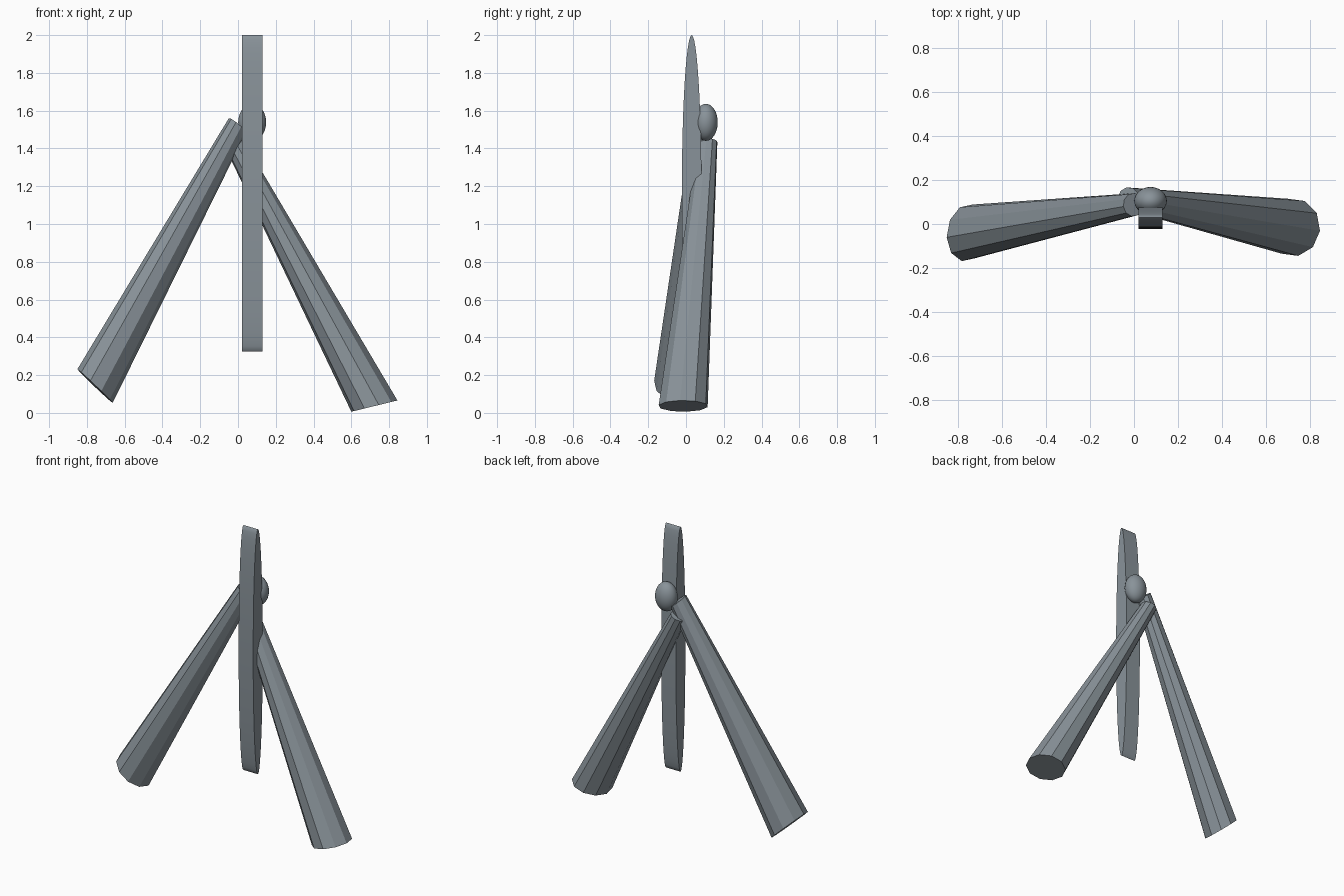
import bpy
import bmesh
from math import cos, sin, radians, tau
from mathutils import Matrix, Vector

cube = bpy.data.objects.get("Cube")
if cube:
    bpy.data.objects.remove(cube, do_unlink=True)

steel = bpy.data.materials.new("steel_grey")
steel.use_nodes = True
colour = (0.25, 0.29, 0.32, 1)
steel.diffuse_color = colour
steel.node_tree.nodes["Principled BSDF"].inputs["Base Color"].default_value = colour


def finish(name, bm, smooth=None):
    bmesh.ops.recalc_face_normals(bm, faces=bm.faces)
    mesh = bpy.data.meshes.new(name)
    bm.to_mesh(mesh)
    bm.free()
    mesh.materials.append(steel)
    obj = bpy.data.objects.new(name, mesh)
    bpy.context.collection.objects.link(obj)
    if smooth:
        bpy.ops.object.select_all(action="DESELECT")
        obj.select_set(True)
        bpy.context.view_layer.objects.active = obj
        bpy.ops.object.shade_smooth_by_angle(angle=radians(smooth))


def leg(name, ends, phase, sides=10):
    """Tapered post between two slanted elliptical caps (centre, u, v)."""
    bm = bmesh.new()
    rings = []
    for centre, u, v in ends:
        ring = []
        for i in range(sides):
            a = radians(phase) + tau * i / sides
            p = Vector(centre) + Vector(u) * cos(a) + Vector(v) * sin(a)
            ring.append(bm.verts.new(p))
        rings.append(ring)
    low, high = rings
    for i in range(sides):
        j = (i + 1) % sides
        bm.faces.new((low[i], low[j], high[j], high[i]))
    bm.faces.new(low)
    bm.faces.new(high)
    finish(name, bm)


# Upright board: a thin elliptical slab lying along x
bm = bmesh.new()
bmesh.ops.create_cone(bm, cap_ends=True, segments=48, radius1=1, radius2=1, depth=1)
bm.transform(Matrix.Translation((0.075, 0.03, 1.162))
             @ Matrix.Diagonal((0.11, 0.052, 0.838, 1))
             @ Matrix.Rotation(radians(90), 4, "Y"))
finish("upright_board", bm, 40)

# Ball behind the board
bm = bmesh.new()
bmesh.ops.create_uvsphere(bm, u_segments=32, v_segments=16, radius=1)
bm.transform(Matrix.Translation((0.075, 0.105, 1.538))
             @ Matrix.Diagonal((0.074, 0.063, 0.098, 1)))
finish("ball", bm, 60)

# Splayed legs
leg("left_leg", [
    ((0.722, -0.015, 0.036), (0.123, 0, 0.03), (0, 0.132, 0)),
    ((-0.025, 0.115, 1.435), (0.049, 0, 0.018), (0, 0.052, 0)),
], phase=-7)
leg("right_leg", [
    ((-0.757, -0.04, 0.142), (0.093, 0, -0.088), (0.01, 0.13, -0.015)),
    ((-0.003, 0.0875, 1.522), (0.046, 0, -0.037), (0, 0.053, -0.012)),
], phase=9)
